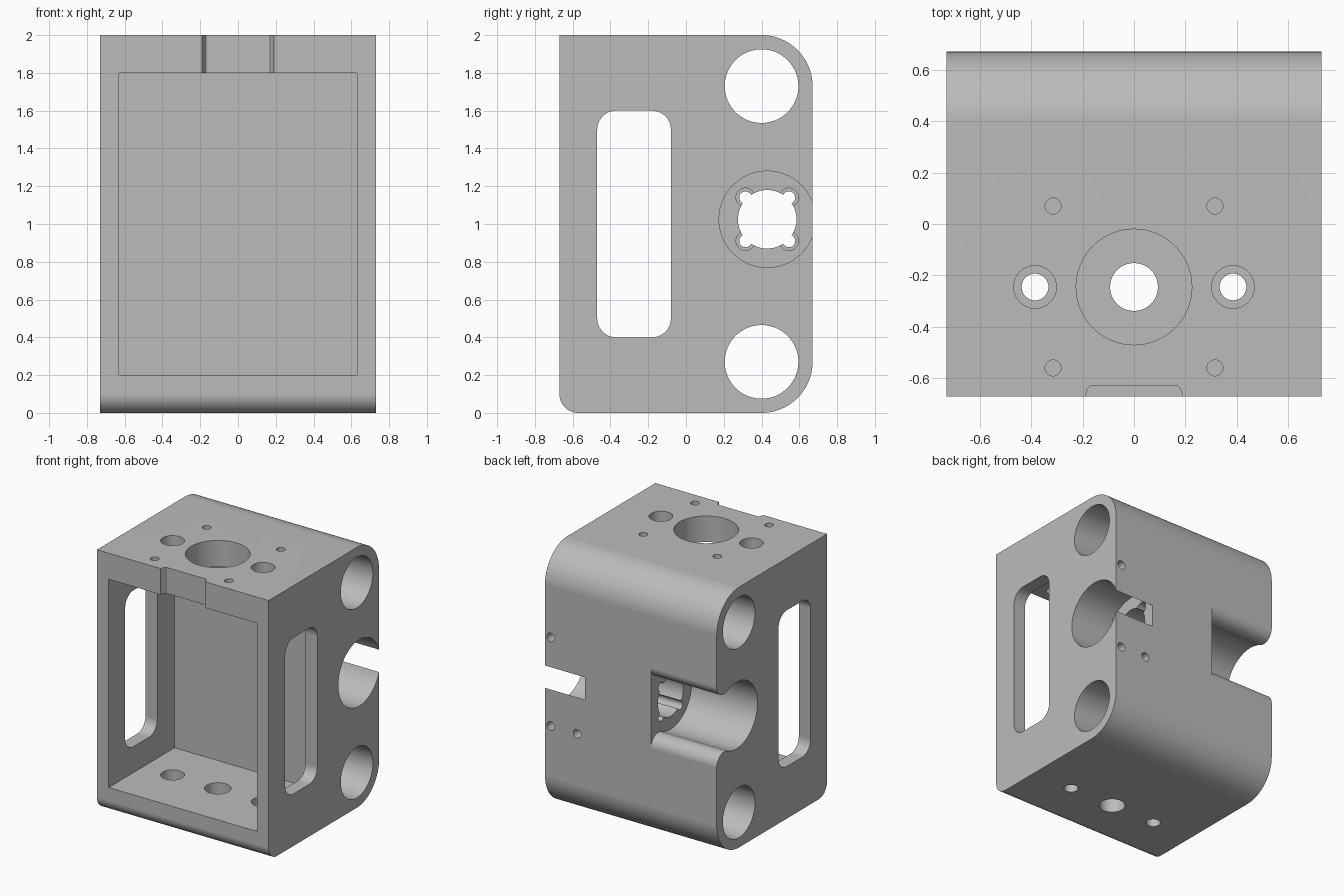
import bpy, bmesh
from math import pi, cos, sin, atan2, sqrt, radians

if "Cube" in bpy.data.objects:
    bpy.data.objects.remove(bpy.data.objects["Cube"])

grey = bpy.data.materials.new("plain grey")
grey.use_nodes = True
grey.diffuse_color = (0.5, 0.5, 0.5, 1)
grey.node_tree.nodes["Principled BSDF"].inputs["Base Color"].default_value = (0.5, 0.5, 0.5, 1)


def arc(u, v, r, a0, a1, n):
    return [(u + r * cos(a0 + (a1 - a0) * i / n), v + r * sin(a0 + (a1 - a0) * i / n))
            for i in range(n + 1)]


def disc(u, v, r, n=64):
    return arc(u, v, r, 0, 2 * pi, n)[:-1]


def rounded(u0, v0, u1, v1, radii=(0, 0, 0, 0)):
    """Rectangle with a radius per corner, anticlockwise from (u0, v0)."""
    pts = []
    corners = [(u0, v0, 1, 1), (u1, v0, -1, 1), (u1, v1, -1, -1), (u0, v1, 1, -1)]
    for i, (u, v, su, sv) in enumerate(corners):
        r = radii[i]
        start = pi + i * pi / 2
        pts += arc(u + su * r, v + sv * r, r, start, start + pi / 2, 20) if r else [(u, v)]
    return pts


def prism(name, pts, axis, t0, t1):
    """Extrude a 2D outline along an axis from t0 to t1."""
    place = {"X": lambda u, v, t: (t, u, v),
             "Y": lambda u, v, t: (u, t, v),
             "Z": lambda u, v, t: (u, v, t)}[axis]
    bm = bmesh.new()
    low = [bm.verts.new(place(u, v, t0)) for u, v in pts]
    high = [bm.verts.new(place(u, v, t1)) for u, v in pts]
    bm.faces.new(low)
    bm.faces.new(high)
    for i in range(len(pts)):
        j = (i + 1) % len(pts)
        bm.faces.new((low[i], low[j], high[j], high[i]))
    bmesh.ops.recalc_face_normals(bm, faces=bm.faces)
    mesh = bpy.data.meshes.new(name)
    bm.to_mesh(mesh)
    bm.free()
    mesh.materials.append(grey)
    ob = bpy.data.objects.new(name, mesh)
    bpy.context.collection.objects.link(ob)
    return ob


# Main block: sharp front top edge, large rounds at the back
W, D, H = 0.73, 0.67, 2.0
block = prism("housing_block", rounded(-D, 0, D, H, (0.1, 0.27, 0.27, 0)), "X", -W, W)
bpy.context.view_layer.objects.active = block
block.select_set(True)


def cut(pts, axis, t0, t1):
    tool = prism("cutter", pts, axis, t0, t1)
    tool.hide_render = True
    mod = block.modifiers.new("cut", "BOOLEAN")
    mod.operation, mod.solver, mod.object = "DIFFERENCE", "EXACT", tool
    bpy.ops.object.modifier_apply(modifier=mod.name)
    bpy.data.objects.remove(tool)


# Front pocket, side windows and locating notch
cut(rounded(-0.63, 0.2, 0.63, 1.8), "Y", -1, 0.13)
cut(rounded(-0.47, 0.4, -0.08, 1.6, [0.1] * 4), "X", -1, 1)
cut([(-0.2, -0.8), (0.2, -0.8), (0.19, -D), (0.18, -0.64), (0.17, -0.63),
     (-0.17, -0.63), (-0.18, -0.64), (-0.19, -D)], "Z", 1.7, 2.1)

# Long rod bores at top and bottom of the back
for z in (0.27, 1.73):
    cut(disc(0.4, z, 0.195), "X", -1, 1)

# Central bore: plain pocket on one side, flared open pocket on the other
BY, BZ, BR, F = 0.43, 1.025, 0.255, 0.09
cut(disc(BY, BZ, BR, 96), "X", 0.39, 1)
fy = D - F
h = sqrt((BR + F) ** 2 - (fy - BY) ** 2)
a = atan2(h, fy - BY)
upper = arc(fy, BZ + h, F, 2 * pi, a + pi, 16)
lower = arc(fy, BZ - h, F, pi - a, 0, 16)
flare = [(0.8, BZ + h)] + upper + arc(BY, BZ, BR, a, 2 * pi - a, 64)[1:-1] + lower + [(0.8, BZ - h)]
cut(flare, "X", -1, -0.17)

# Hole through the middle web with four counterbored screw holes
cut(disc(BY, BZ, 0.155), "X", -0.3, 0.5)
for sy in (-1, 1):
    for sz in (-1, 1):
        y, z = BY + sy * 0.115, BZ + sz * 0.115
        cut(disc(y, z, 0.033, 32), "X", -0.3, 0.5)
        cut(disc(y, z, 0.05, 32), "X", 0.26, 0.5)

# Top and bottom plate holes
MY = -0.245
cut(disc(0, MY, 0.225), "Z", 1.7, 2.1)
cut(disc(0, MY, 0.093), "Z", -0.1, 0.3)
for s in (-1, 1):
    cut(disc(s * 0.385, MY, 0.083, 48), "Z", 1.7, 2.1)
    cut(disc(s * 0.385, MY, 0.083, 48), "Z", 0.1, 0.3)
    cut(disc(s * 0.385, MY, 0.052, 48), "Z", -0.1, 0.15)
    for y in (MY - 0.315, MY + 0.315):
        cut(disc(s * 0.315, y, 0.031, 32), "Z", 1.7, 2.1)

# Three small blind screw holes in the back
for x, z in ((0.68, 1.34), (0.68, 0.66), (0.456, 0.66)):
    cut(disc(x, z, 0.033, 32), "Y", 0.45, 0.8)

# Smooth bores with crisp edges and flat faces kept flat
bpy.ops.object.shade_smooth_by_angle(angle=radians(30))
flat = block.modifiers.new("flat_faces", "WEIGHTED_NORMAL")
flat.keep_sharp = True
